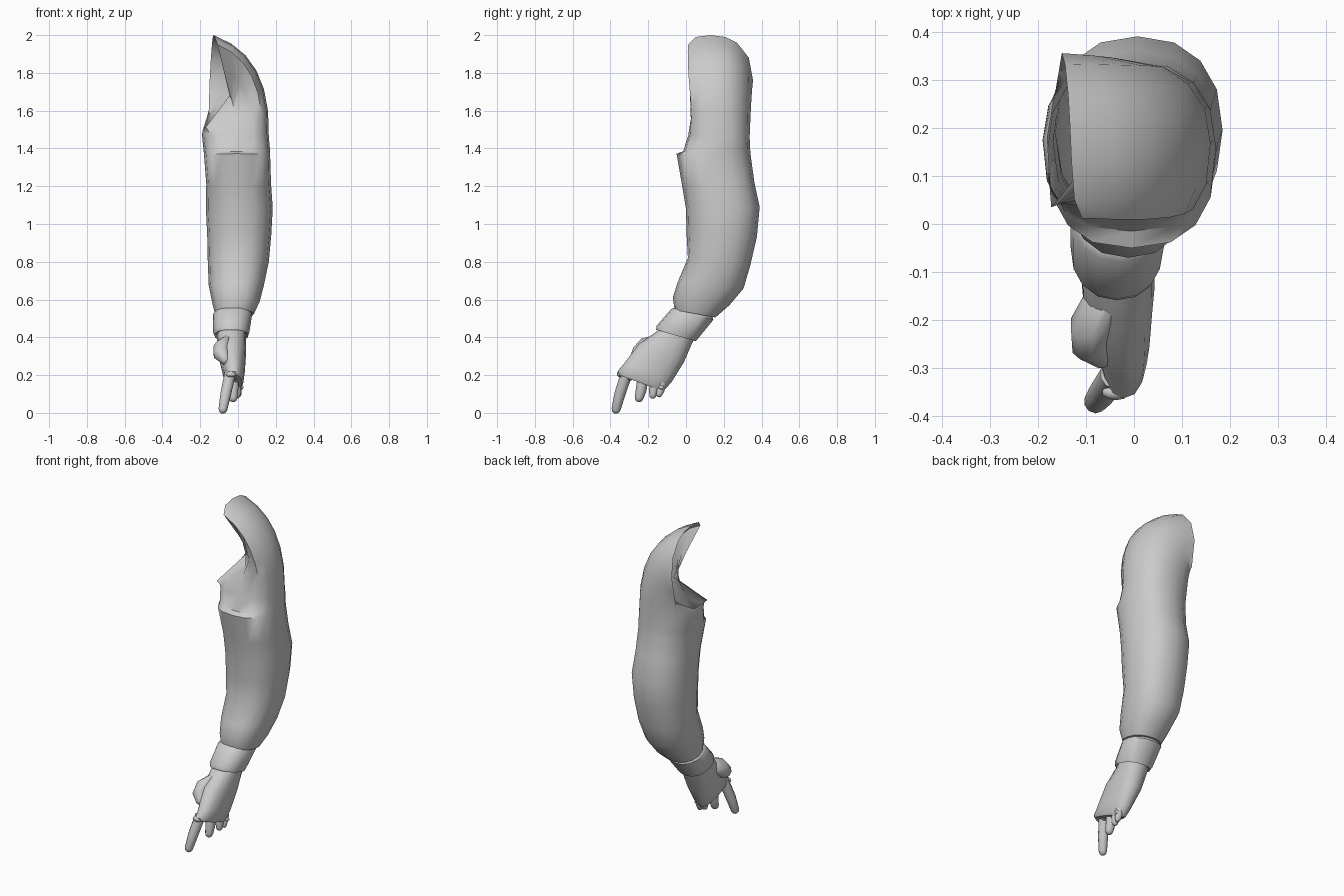
import bpy, bmesh, math
from mathutils import Vector

if "Cube" in bpy.data.objects:
    bpy.data.objects.remove(bpy.data.objects["Cube"])

N = 16


def skin(name, rings, cap_start=False, cap_end=False, angle=40):
    """Loft a list of equal-length point rings into one object."""
    bm = bmesh.new()
    loops = [[bm.verts.new(p) for p in r] for r in rings]
    for a, b in zip(loops, loops[1:]):
        n = len(a)
        for i in range(n):
            j = (i + 1) % n
            bm.faces.new((a[i], a[j], b[j], b[i]))
    if cap_start:
        bm.faces.new(loops[0])
    if cap_end:
        bm.faces.new(loops[-1])
    bmesh.ops.recalc_face_normals(bm, faces=bm.faces)
    me = bpy.data.meshes.new(name)
    bm.to_mesh(me)
    bm.free()
    ob = bpy.data.objects.new(name, me)
    bpy.context.collection.objects.link(ob)
    bpy.ops.object.select_all(action='DESELECT')
    ob.select_set(True)
    bpy.context.view_layer.objects.active = ob
    bpy.ops.object.shade_smooth_by_angle(angle=math.radians(angle))
    return ob


def section(fy, fz, by, bz, xl, xr, front_power=2.3):
    """Rounded ring from its front point, back point and x limits."""
    mid = Vector(((xl + xr) / 2, (fy + by) / 2, (fz + bz) / 2))
    half = Vector((0, (by - fy) / 2, (bz - fz) / 2))
    pts = []
    for i in range(N):
        t = 2 * math.pi * i / N
        c, s = math.cos(t), math.sin(t)
        power = front_power if i > N // 2 else 2.3
        c = math.copysign(abs(c) ** (2 / power), c)
        s = math.copysign(abs(s) ** (2 / power), s)
        pts.append(mid + Vector(((xr - xl) / 2 * c, 0, 0)) + half * s)
    return pts


def tube(name, path, radii, n=10):
    """Round finger with a domed tip at the end of the path."""
    path = [Vector(p) for p in path]
    d = (path[-1] - path[-2]).normalized()
    r = radii[-1]
    path += [path[-1] + d * r * 0.6, path[-1] + d * r * 0.95]
    radii = list(radii) + [r * 0.8, r * 0.35]
    side = d.cross(Vector((1, 0, 0))).normalized()
    up = d.cross(side)
    rings = [[p + (side * math.cos(2 * math.pi * i / n) + up * math.sin(2 * math.pi * i / n)) * q
              for i in range(n)] for p, q in zip(path, radii)]
    return skin(name, rings, True, True, 50)


# Sleeve, from the hem up to the armpit
body = [section(*s) for s in [
    (-.05, .545, .125, .51, -.10, .06),
    (-.06, .545, .155, .505, -.122, .085),
    (-.07, .61, .23, .57, -.138, .115),
    (-.045, .69, .305, .66, -.155, .137),
    (.01, .82, .34, .78, -.16, .163),
    (.003, .95, .375, .93, -.163, .176),
    (.0, 1.08, .39, 1.09, -.17, .184),
    (-.02, 1.20, .362, 1.22, -.168, .175),
    (-.05, 1.372, .343, 1.36, -.18, .17, 2.5),
    (-.015, 1.385, .34, 1.39, -.182, .17, 2.8),
    (.012, 1.47, .337, 1.46, -.19, .163, 3)]]

# Slanted shoulder opening, counted round from the outer side
key = [(-.13, .13, 2.0), (-.137, .27, 1.96), (-.15, .355, 1.76), (-.155, .325, 1.60),
       (-.18, .18, 1.51), (-.172, .035, 1.51), (-.045, .19, 1.68), (-.108, .012, 1.95)]
key = [Vector(k) for k in key]
opening = []
for i in range(8):
    opening += [key[i], (key[i] + key[(i + 1) % 8]) / 2]
opening[1] += Vector((0, .01, .01))     # round the crown
opening[3] += Vector((0, .02, .02))
opening[15] += Vector((-.005, -.02, .015))

# Shoulder cap: each strand curves from the armpit ring to the opening
base = body[-1]
for k in range(1, 7):
    t = k / 6
    ring = []
    for i in range(N):
        a, b = base[i], opening[i]
        out = max(0, math.cos(2 * math.pi * i / N))
        y = (a.y + b.y) / 2 - (.03 if i in (13, 14) else 0)
        c = Vector((a.x + .015 * out, y, a.z + (b.z - a.z) * .8))
        ring.append(a * (1 - t) ** 2 + c * 2 * t * (1 - t) + b * t * t)
    body.append(ring)
skin("sleeve", body, cap_start=True, angle=50)

# Cuff band
skin("cuff", [section(*s) for s in [
    (-.04, .56, .13, .52, -.10, .05),
    (-.065, .556, .14, .51, -.122, .068),
    (-.078, .55, .145, .493, -.132, .075),
    (-.155, .462, .063, .393, -.132, .06),
    (-.158, .44, .05, .38, -.125, .055),
    (-.135, .445, .03, .395, -.10, .04)]])

# Hand
skin("hand", [section(*s) for s in [
    (-.11, .47, .06, .42, -.105, .04),
    (-.15, .435, .035, .375, -.112, .042),
    (-.25, .365, -.01, .27, -.108, .043),
    (-.325, .265, -.075, .165, -.082, .036),
    (-.362, .22, -.11, .125, -.072, .03),
    (-.355, .20, -.12, .115, -.06, .022)]], True, True)

# Thumb
tube("thumb", [(-.055, -.12, .39), (-.085, -.195, .36), (-.088, -.245, .315), (-.07, -.27, .285)],
     [.04, .053, .046, .03])

# Fingers
fingers = {
    "index_finger": [(-.04, -.312, .215), (-.065, -.35, .10), (-.08, -.37, .02), .031],
    "middle_finger": [(-.022, -.225, .20), (-.026, -.238, .12), (-.026, -.248, .08), .03],
    "ring_finger": [(-.008, -.165, .17), (-.008, -.172, .12), (-.006, -.175, .095), .025],
    "little_finger": [(.0, -.125, .16), (.0, -.135, .12), (.002, -.142, .10), .022]}
for name, (a, b, c, r) in fingers.items():
    tube(name, [a, b, c], [r, r * .95, r * .78])

# Row of small knuckles along the finger bases
for i in range(5):
    f = i / 4
    bpy.ops.mesh.primitive_uv_sphere_add(segments=10, ring_count=6, radius=.018,
                                         location=(-.038 + .04 * f, -.35 + .22 * f, .205 - .07 * f))
    ob = bpy.context.object
    ob.name = "knuckle"
    ob.scale = (1.6, .9, .9)
    bpy.ops.object.shade_smooth()
